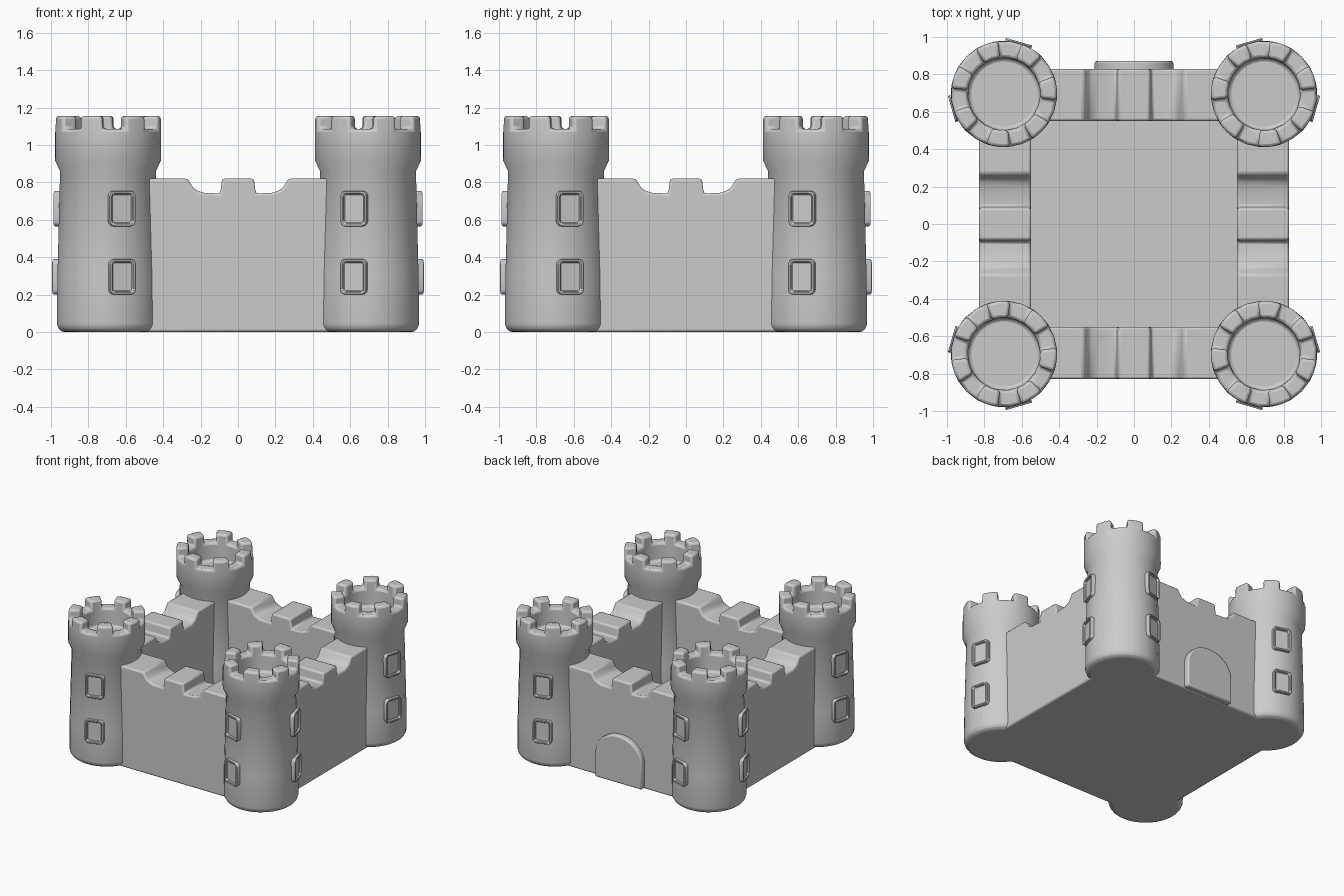
import bpy
import bmesh
from math import sin, cos, pi, radians
from mathutils import Matrix, Vector

old = bpy.data.objects.get("Cube")
if old:
    bpy.data.objects.remove(old, do_unlink=True)

stone = bpy.data.materials.new("grey stone")
stone.use_nodes = True
GREY = (0.6, 0.6, 0.6, 1)
stone.diffuse_color = GREY
stone.node_tree.nodes["Principled BSDF"].inputs["Base Color"].default_value = GREY

TOWER = 0.695          # distance of tower centres from both axes
SEGMENTS = 28          # four segments per battlement tooth and gap


def finish(bm, name, bevel=0.0, steps=2, angle=35):
    """Turn a bmesh into a softly bevelled, smooth shaded object."""
    bmesh.ops.recalc_face_normals(bm, faces=bm.faces)
    mesh = bpy.data.meshes.new(name)
    bm.to_mesh(mesh)
    bm.free()
    mesh.materials.append(stone)
    obj = bpy.data.objects.new(name, mesh)
    bpy.context.collection.objects.link(obj)
    if bevel:
        mod = obj.modifiers.new("soft edges", "BEVEL")
        mod.width = bevel
        mod.segments = steps
        mod.limit_method = "ANGLE"
        mod.angle_limit = radians(30)
    bpy.ops.object.select_all(action="DESELECT")
    bpy.context.view_layer.objects.active = obj
    obj.select_set(True)
    bpy.ops.object.shade_smooth_by_angle(angle=radians(angle))
    return obj


def extrude_profile(points, depth):
    """Extrude an x-z outline along +y."""
    bm = bmesh.new()
    face = bm.faces.new([bm.verts.new((x, 0, z)) for x, z in points])
    out = bmesh.ops.extrude_face_region(bm, geom=[face])["geom"]
    verts = [v for v in out if isinstance(v, bmesh.types.BMVert)]
    bmesh.ops.translate(bm, verts=verts, vec=(0, depth, 0))
    return bm


def make_tower(name, x, y, diagonal):
    # Lathe: base, tapered shaft, flared head, rim and sunken roof
    profile = [(0.25, 0), (0.275, 0.03), (0.272, 0.3), (0.258, 0.86),
               (0.284, 0.915), (0.284, 1.085), (0.195, 1.085), (0.19, 0.94)]
    bm = bmesh.new()
    rings = []
    for r, z in profile:
        ring = []
        for i in range(SEGMENTS):
            a = diagonal + (i - 1) * 2 * pi / SEGMENTS
            ring.append(bm.verts.new((r * cos(a), r * sin(a), z)))
        rings.append(ring)
    rim = []
    for level, (low, high) in enumerate(zip(rings, rings[1:])):
        for i in range(SEGMENTS):
            j = (i + 1) % SEGMENTS
            face = bm.faces.new((low[i], low[j], high[j], high[i]))
            if level == 5:
                rim.append(face)
    bm.faces.new(rings[0][::-1])
    bm.faces.new(rings[-1])
    # Battlement teeth: raise every second pair of rim faces
    teeth = [f for i, f in enumerate(rim) if i % 4 >= 2]
    out = bmesh.ops.extrude_face_region(bm, geom=teeth)["geom"]
    bmesh.ops.delete(bm, geom=teeth, context="FACES_ONLY")
    verts = [v for v in out if isinstance(v, bmesh.types.BMVert)]
    bmesh.ops.translate(bm, verts=verts, vec=(0, 0, 0.07))
    bm.transform(Matrix.Translation((x, y, 0)))
    finish(bm, name, 0.016, 2, 50)


def make_window(name, x, y, angle, z, reach):
    # Raised frame with a sunken pane, facing local +x
    bm = bmesh.new()
    bmesh.ops.create_cube(bm, size=1)
    bmesh.ops.scale(bm, vec=(0.08, 0.145, 0.19), verts=bm.verts)
    upright = [e for e in bm.edges
               if abs((e.verts[0].co - e.verts[1].co).x) > 0.05]
    bmesh.ops.bevel(bm, geom=upright, offset=0.028, segments=3,
                    affect="EDGES", profile=0.5)
    bm.normal_update()
    front = max(bm.faces, key=lambda f: f.calc_center_median().x)
    bmesh.ops.inset_region(bm, faces=[front], thickness=0.014)
    bmesh.ops.inset_region(bm, faces=[front], thickness=0.005, depth=-0.014)
    spot = Vector((x + cos(angle) * reach, y + sin(angle) * reach, z))
    bm.transform(Matrix.Translation(spot) @ Matrix.Rotation(angle, 4, "Z"))
    finish(bm, name, 0.004, 1)


# Corner towers, each with two windows on both outer sides
for sx, side in ((-1, "right"), (1, "left")):
    for sy, end in ((-1, "front"), (1, "back")):
        x, y = sx * TOWER, sy * TOWER
        corner = end + "_" + side
        diagonal = Vector((1, 0)).angle_signed(Vector((sx, -sy)))
        make_tower(corner + "_tower", x, y, diagonal)
        for turn, way in ((-1, "a"), (1, "b")):
            angle = diagonal + turn * radians(61)
            for z, reach, row in ((0.295, 0.251, "lower"), (0.66, 0.244, "upper")):
                make_window(f"{corner}_{row}_window_{way}", x, y, angle, z, reach)

# Curtain walls with a central tooth and a shoulder beside each tower
half = [(0.085, 0.82), (0.095, 0.74), (0.19, 0.745), (0.235, 0.765),
        (0.27, 0.82), (0.6, 0.82), (0.6, 0)]
outline = half + [(-x, z) for x, z in reversed(half)]
for k, name in enumerate(("front_wall", "left_wall", "back_wall", "right_wall")):
    bm = extrude_profile(outline, 0.28)
    bm.transform(Matrix.Rotation(k * pi / 2, 4, "Z") @ Matrix.Translation((0, -0.83, 0)))
    finish(bm, name, 0.013, 2)

# Courtyard floor
bm = bmesh.new()
bmesh.ops.create_cube(bm, size=1)
bmesh.ops.scale(bm, vec=(1.3, 1.3, 0.04), verts=bm.verts)
bmesh.ops.translate(bm, vec=(0, 0, 0.02), verts=bm.verts)
finish(bm, "courtyard_floor")

# Arched gate on the back wall
arch = [(0.21 * cos(pi * i / 12), 0.21 + 0.18 * sin(pi * i / 12)) for i in range(13)]
bm = extrude_profile([(0.21, 0.005)] + arch + [(-0.21, 0.005)], 0.06)
bm.transform(Matrix.Translation((0, 0.812, 0)))
finish(bm, "back_gate", 0.012, 2)
